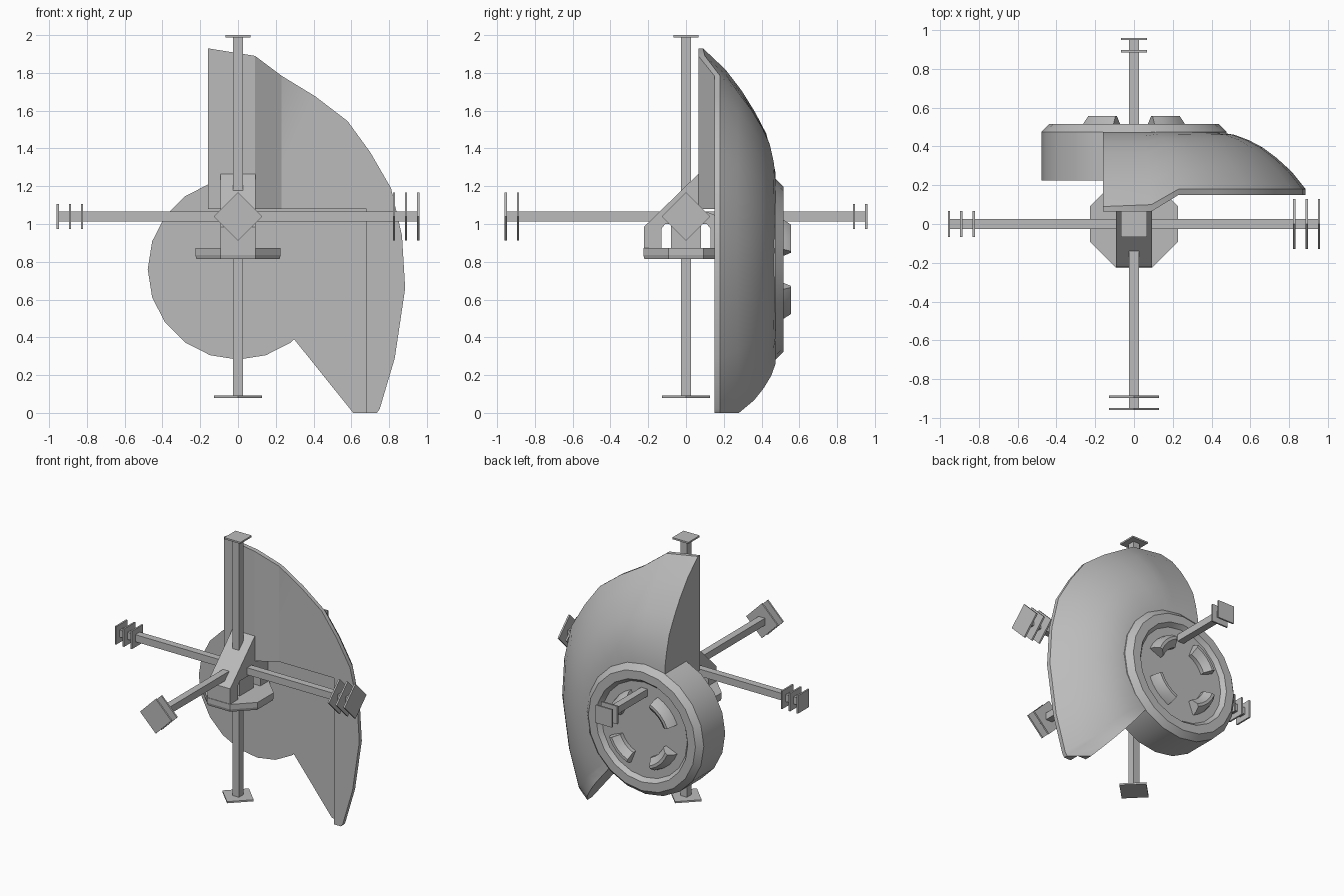
import bpy, bmesh, math
from mathutils import Vector

if "Cube" in bpy.data.objects:
    bpy.data.objects.remove(bpy.data.objects["Cube"])

grey = bpy.data.materials.new("light_grey")
grey.diffuse_color = (0.5, 0.5, 0.5, 1)
grey.use_nodes = True
grey.node_tree.nodes["Principled BSDF"].inputs["Base Color"].default_value = grey.diffuse_color


def make(name, bm, smooth=None):
    bmesh.ops.remove_doubles(bm, verts=bm.verts, dist=1e-5)
    bmesh.ops.recalc_face_normals(bm, faces=bm.faces)
    me = bpy.data.meshes.new(name)
    bm.to_mesh(me)
    bm.free()
    ob = bpy.data.objects.new(name, me)
    bpy.context.collection.objects.link(ob)
    me.materials.append(grey)
    if smooth:
        bpy.ops.object.select_all(action='DESELECT')
        ob.select_set(True)
        bpy.context.view_layer.objects.active = ob
        bpy.ops.object.shade_smooth_by_angle(angle=math.radians(smooth))
    return ob


def loft(name, loops, smooth=None, caps=True, closed=False):
    """Skin a series of equal closed loops."""
    bm = bmesh.new()
    rows = [[bm.verts.new(p) for p in l] for l in loops]
    n = len(rows[0])
    pairs = list(zip(rows, rows[1:])) + ([(rows[-1], rows[0])] if closed else [])
    for a, b in pairs:
        for i in range(n):
            j = (i + 1) % n
            bm.faces.new((a[i], a[j], b[j], b[i]))
    if caps and not closed:
        bm.faces.new(rows[0])
        bm.faces.new(rows[-1])
    return make(name, bm, smooth)


def box(name, lo, hi):
    return loft(name, [[(lo[0], lo[1], z), (hi[0], lo[1], z), (hi[0], hi[1], z), (lo[0], hi[1], z)]
                       for z in (lo[2], hi[2])])


# three crossing rods with square or diamond end plates
CZ = 1.04


def plate(name, axis, pos, half, diamond):
    base = [(half, 0), (0, half), (-half, 0), (0, -half)] if diamond else \
        [(half, half), (-half, half), (-half, -half), (half, -half)]
    loops = []
    for w in (pos - 0.006, pos + 0.006):
        l = []
        for u, v in base:
            p = [u, v]
            p.insert(axis, w)
            l.append((p[0], p[1], p[2] + CZ))
        loops.append(l)
    loft(name, loops)


for axis, nm, count in ((0, "side", 3), (1, "depth", 2), (2, "upright", 1)):
    lo, hi = [-0.026] * 3, [0.026] * 3
    lo[axis], hi[axis] = -0.955, 0.955
    lo[2] += CZ
    hi[2] += CZ
    box(nm + "_rod", lo, hi)
    for k in range(count):
        d = 0.954 - 0.064 * k
        big = 1 if axis == 0 else -1
        plate(nm + "_large_plate", axis, big * d, 0.128, True)
        plate(nm + "_small_plate", axis, -big * d, 0.066, False)

# hub: octagonal base, wedge body with arched opening, inner core
def octagon(r, z):
    R = r / math.cos(math.pi / 8)
    return [(R * math.cos(math.pi / 8 + i * math.pi / 4),
             R * math.sin(math.pi / 8 + i * math.pi / 4), z) for i in range(8)]


loft("hub_base", [octagon(0.22, 0.815), octagon(0.226, 0.835), octagon(0.226, 0.872)])
wedge = [(-0.222, 0.86), (-0.222, 0.985), (0.07, 1.27), (0.07, 1.08), (0.22, 1.02), (0.22, 0.86),
         (0.13, 0.86), (0.13, 0.975), (0.11, 1.0), (-0.11, 1.0), (-0.13, 0.975), (-0.13, 0.86)]
loft("hub_wedge", [[(x, y, z) for y, z in wedge] for x in (-0.092, 0.092)])
box("hub_core", (-0.07, -0.08, 0.86), (0.07, 0.08, 1.03))

# curved shield: fan of columns from rim to drum centre
C = Vector((0, 0.76))
rim = [(-0.16, 1.93), (0.09, 1.89), (0.23, 1.785), (0.41, 1.675), (0.58, 1.545), (0.7, 1.38),
       (0.81, 1.19), (0.868, 0.94), (0.885, 0.66), (0.83, 0.29), (0.75, 0.02), (0.735, 0), (0.61, 0)]
edge = {0: 0.09, 1: 0.10, 12: 0.28}
curve = [(1.0, 0.18), (0.9, 0.29), (0.77, 0.385), (0.62, 0.455), (0.48, 0.475), (0.0, 0.475)]


def depth(d):
    for (a, ya), (b, yb) in zip(curve, curve[1:]):
        if d >= b:
            return ya + (yb - ya) * (a - d) / (a - b)
    return 0.475


columns = []
for i, p in enumerate(rim):
    P = Vector(p)
    R = (P - C).length
    Q = Vector((-0.16, 1.03)) if i == 0 else C + (P - C) / R * 0.3
    e = edge.get(i, 0.18)
    col = [(P.x, 0.065 if i < 2 else 0.15, P.y)]
    steps = 8
    for k in range(steps + 1):
        q = P.lerp(Q, k / steps)
        d = (q - C).length / R
        y = depth(d) - (0.18 - e) * max(0, (d - 0.45) / 0.55)
        col.append((q.x, min(y, 0.475), q.y))
    col.append((Q.x, 0.15, Q.y))
    columns.append(col)
shield = loft("shield", columns, smooth=30)

# step cut into the lower front of the shield
cutter = box("shield_step_cutter", (-1, -0.5, -0.5), (0.68, 0.225, 1.08))
cutter.hide_render = True
cutter.hide_set(True)
cut = shield.modifiers.new("step", 'BOOLEAN')
cut.operation = 'DIFFERENCE'
cut.solver = 'EXACT'
cut.object = cutter
bpy.context.view_layer.objects.active = shield
bpy.ops.object.modifier_apply(modifier=cut.name)
bpy.data.objects.remove(cutter)

# thickened inner panel on the front of the shield
loft("shield_front_panel", [
    [(-0.16, 0.065, 1.08), (0.09, 0.065, 1.08), (0.23, 0.15, 1.08), (0.23, 0.2, 1.08), (-0.16, 0.2, 1.08)],
    [(-0.16, 0.065, 1.93), (0.09, 0.065, 1.89), (0.23, 0.15, 1.785), (0.09, 0.08, 1.885), (-0.16, 0.08, 1.925)]])


# round drum with bevelled rim and recessed back
def ring(r, y, n=20):
    return [(r * math.cos(2 * math.pi * i / n), y, C.y + r * math.sin(2 * math.pi * i / n)) for i in range(n)]


loft("drum", [ring(r, y) for r, y in ((0.478, 0.225), (0.478, 0.475), (0.438, 0.515),
                                      (0.375, 0.515), (0.35, 0.485))], smooth=25)

# four raised arc segments around the centre of the drum
section = [(0.29, 0.48), (0.28, 0.52), (0.255, 0.556), (0.235, 0.556), (0.19, 0.515), (0.19, 0.48)]
for q in range(4):
    loops = []
    for k in range(5):
        a = math.radians(90 * q + 22 + 46 * k / 4)
        loops.append([(r * math.cos(a), y, C.y + r * math.sin(a)) for r, y in section])
    loft("drum_arc_segment", loops, smooth=25)
